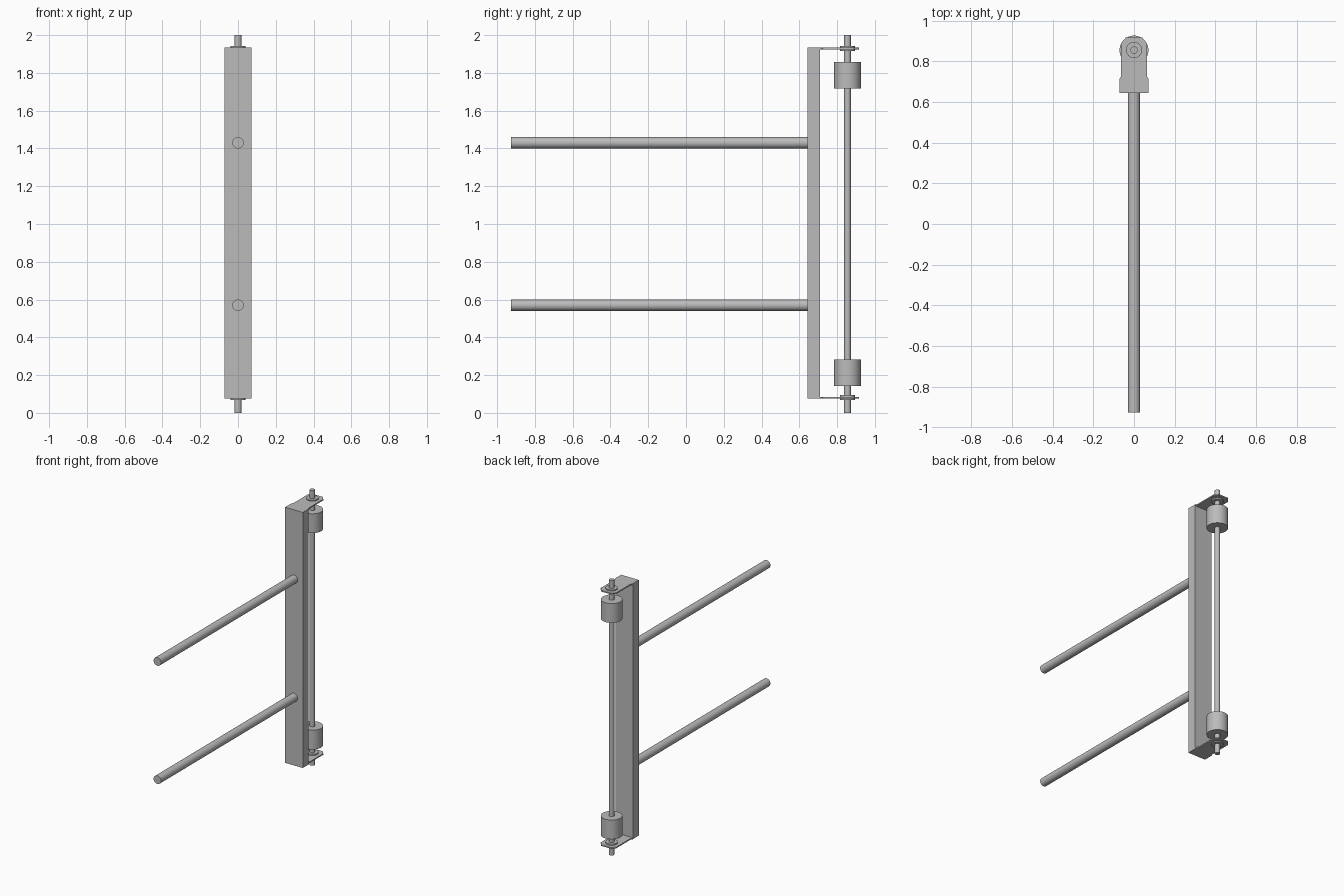
import bpy, bmesh, math

cube = bpy.data.objects.get("Cube")
if cube:
    bpy.data.objects.remove(cube)

grey = bpy.data.materials.new("plain_grey")
grey.use_nodes = True
colour = (0.5, 0.5, 0.5, 1)
grey.diffuse_color = colour
grey.node_tree.nodes["Principled BSDF"].inputs["Base Color"].default_value = colour

BOTTOM, TOP = 0.075, 1.934   # ends of the upright
AXLE_Y = 0.855
MID = 1.0


def cylinder(name, radius, start, end, sides=32):
    """Smooth-sided cylinder between two points along y or z."""
    length = math.dist(start, end)
    centre = [(a + b) / 2 for a, b in zip(start, end)]
    turn = (math.pi / 2, 0, 0) if start[1] != end[1] else (0, 0, 0)
    bpy.ops.mesh.primitive_cylinder_add(vertices=sides, radius=radius, depth=length,
                                        location=centre, rotation=turn)
    ob = bpy.context.object
    ob.name = name
    ob.data.materials.append(grey)
    bpy.ops.object.shade_smooth_by_angle(angle=math.radians(35))
    return ob


def prism(name, outline, z0, z1):
    """Flat outline in x and y, extruded upward."""
    bm = bmesh.new()
    face = bm.faces.new([bm.verts.new((x, y, z0)) for x, y in outline])
    new = bmesh.ops.extrude_face_region(bm, geom=[face])["geom"]
    bmesh.ops.translate(bm, vec=(0, 0, z1 - z0),
                        verts=[v for v in new if isinstance(v, bmesh.types.BMVert)])
    bmesh.ops.recalc_face_normals(bm, faces=bm.faces)
    mesh = bpy.data.meshes.new(name)
    bm.to_mesh(mesh)
    bm.free()
    mesh.materials.append(grey)
    ob = bpy.data.objects.new(name, mesh)
    bpy.context.collection.objects.link(ob)
    return ob


def mirrored(half):
    return half + [(-x, y) for x, y in reversed(half)]


# Upright bar and the long axle behind it
prism("upright_bar", mirrored([(0.071, 0.643), (0.071, 0.71)]), BOTTOM, TOP)
cylinder("axle", 0.018, (0, AXLE_Y, 0), (0, AXLE_Y, 2))

# Matching parts at the lower and upper ends
tab = mirrored([(0.071, 0.70), (0.071, 0.715), (0.063, 0.725),
                (0.063, 0.89), (0.04, 0.917)])
for side, sign in (("lower", -1), ("upper", 1)):
    edge = BOTTOM if sign < 0 else TOP
    inner = edge - sign * 0.009
    prism(side + "_bracket", tab, min(edge, inner), max(edge, inner))
    cylinder(side + "_washer", 0.04, (0, AXLE_Y, edge - sign * 0.019),
             (0, AXLE_Y, edge + sign * 0.008))
    cylinder(side + "_roller", 0.071, (0, AXLE_Y, MID + sign * 0.717),
             (0, AXLE_Y, MID + sign * 0.857), 48)
    cylinder(side + "_arm", 0.03, (0, -0.927, MID + sign * 0.43),
             (0, 0.65, MID + sign * 0.43))
